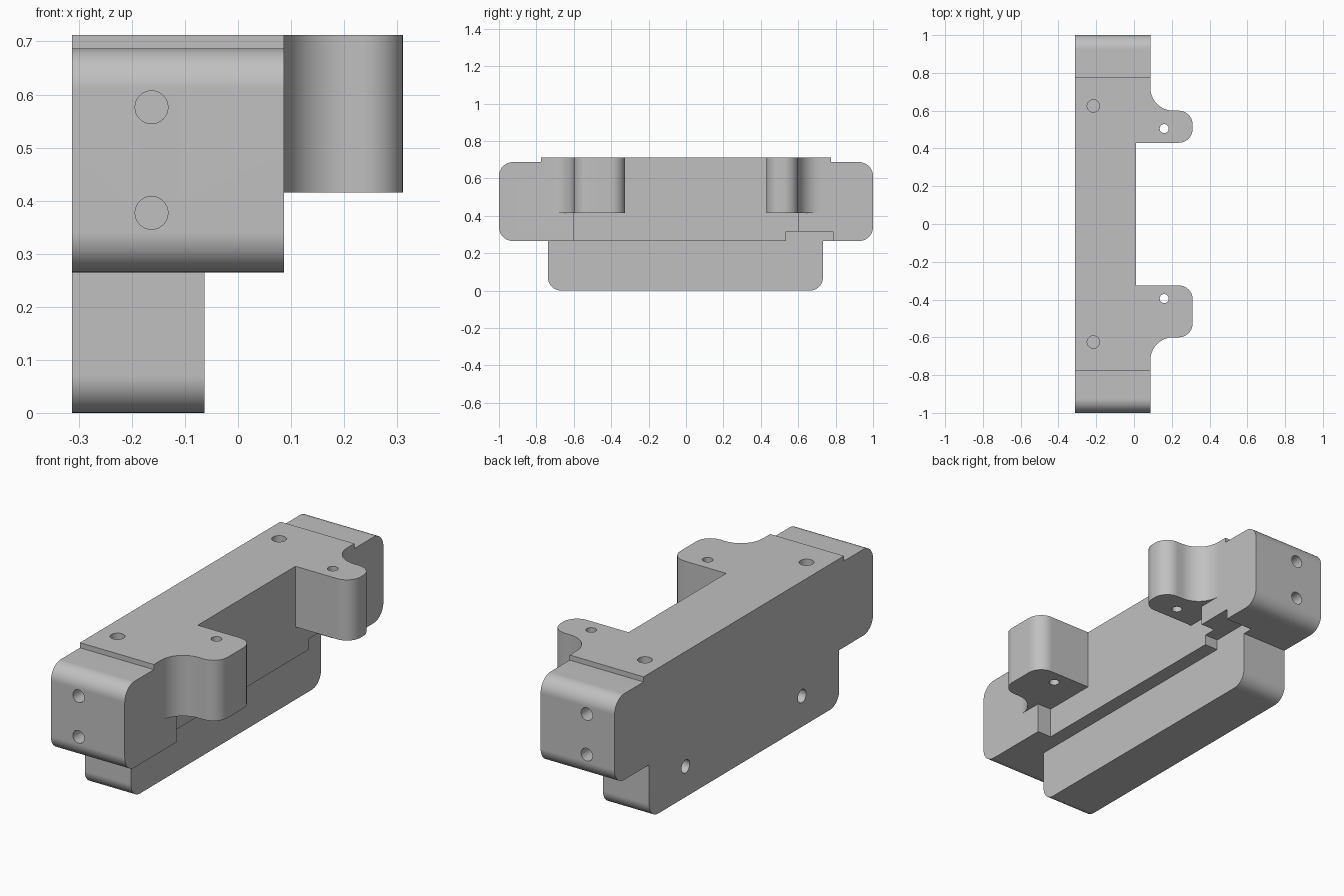
import bpy, bmesh, math
from mathutils import Vector, Matrix

if "Cube" in bpy.data.objects:
    bpy.data.objects.remove(bpy.data.objects["Cube"], do_unlink=True)

grey = bpy.data.materials.new("plain grey")
grey.use_nodes = True
grey.diffuse_color = (0.53, 0.53, 0.53, 1)
grey.node_tree.nodes["Principled BSDF"].inputs["Base Color"].default_value = grey.diffuse_color

LEFT, TOP, SHELF = -0.313, 0.712, 0.265
RAIL, MID, END = -0.063, 0.01, 0.087


def add_object(name, bm):
    bmesh.ops.recalc_face_normals(bm, faces=bm.faces)
    mesh = bpy.data.meshes.new(name)
    bm.to_mesh(mesh)
    bm.free()
    mesh.materials.append(grey)
    obj = bpy.data.objects.new(name, mesh)
    bpy.context.collection.objects.link(obj)
    return obj


def rounded(corners, steps=10):
    """Outline from (u, v, radius) corners, each replaced by a tangent arc."""
    out = []
    for i, (u, v, r) in enumerate(corners):
        p = Vector((u, v))
        if not r:
            out.append(p)
            continue
        a = (Vector(corners[i - 1][:2]) - p).normalized()
        b = (Vector(corners[(i + 1) % len(corners)][:2]) - p).normalized()
        # all corners are square, so the arc runs between the two arms
        for k in range(steps + 1):
            t = k / steps * math.pi / 2
            out.append(p + r * (a * (1 - math.sin(t)) + b * (1 - math.cos(t))))
    return out


def extrude(name, corners, axis, low, high):
    """Prism along x (outline in y, z) or along z (outline in x, y)."""
    bm = bmesh.new()
    place = (lambda p: (low, p.x, p.y)) if axis == "x" else (lambda p: (p.x, p.y, low))
    face = bm.faces.new([bm.verts.new(place(p)) for p in rounded(corners)])
    moved = bmesh.ops.extrude_face_region(bm, geom=[face])["geom"]
    shift = Vector((high - low, 0, 0)) if axis == "x" else Vector((0, 0, high - low))
    bmesh.ops.translate(bm, vec=shift, verts=[v for v in moved if isinstance(v, bmesh.types.BMVert)])
    return add_object(name, bm)


def box(name, x0, x1, y0, y1, z0, z1):
    return extrude(name, [(x0, y0, 0), (x1, y0, 0), (x1, y1, 0), (x0, y1, 0)], "z", z0, z1)


def drill(name, centre, axis, radius, length):
    bm = bmesh.new()
    turn = Vector((0, 0, 1)).rotation_difference(Vector(axis)).to_matrix().to_4x4()
    bmesh.ops.create_cone(bm, cap_ends=True, segments=32, radius1=radius, radius2=radius,
                          depth=length, matrix=Matrix.Translation(centre) @ turn)
    return add_object(name, bm)


def combine(body, tool, operation):
    mod = body.modifiers.new("combine", "BOOLEAN")
    mod.operation, mod.solver, mod.object = operation, "EXACT", tool
    bpy.context.view_layer.objects.active = body
    bpy.ops.object.modifier_apply(modifier=mod.name)
    bpy.data.objects.remove(tool, do_unlink=True)


# Upper bar with stepped top and rounded ends
r, step = 0.075, 0.687
body = extrude("mounting_block", [
    (-1, SHELF, r), (1, SHELF, r), (1, step, r), (0.775, step, 0),
    (0.775, TOP, 0), (-0.775, TOP, 0), (-0.775, step, 0), (-1, step, r)], "x", LEFT, END)

# Recessed middle of the side
combine(body, box("recess", MID, 0.5, -0.6, 0.6, 0, 1), "DIFFERENCE")

# Lower rail
combine(body, extrude("lower_rail", [
    (-0.738, 0, 0.07), (0.732, 0, 0.07), (0.732, 0.35, 0), (-0.738, 0.35, 0)],
    "x", LEFT, RAIL), "UNION")

# Side ears with a concave fillet into the bar
for side, inner in ((1, 0.43), (-1, 0.325)):
    ear = [(-0.1, inner, 0), (0.311, inner, r), (0.311, 0.6, r),
           (END, 0.6, 0.12), (END, 0.74, 0), (-0.1, 0.74, 0)]
    combine(body, extrude("ear", [(x, side * y, q) for x, y, q in ear], "z", 0.415, TOP), "UNION")

# Notch under the bar near the back
combine(body, box("notch", RAIL, 0.5, 0.535, 0.785, 0.1, 0.317), "DIFFERENCE")

# Bolt holes: ears (through), top, ends and left face (blind)
holes = [((0.16, 0.505, 0.56), (0, 0, 1), 0.024, 0.6),
         ((0.16, -0.395, 0.56), (0, 0, 1), 0.024, 0.6)]
for side in (-1, 1):
    holes.append(((-0.215, side * 0.625, TOP), (0, 0, 1), 0.033, 0.3))
    holes.append(((LEFT, side * 0.45, 0.15), (1, 0, 0), 0.032, 0.3))
    for z in (0.377, 0.576):
        holes.append(((-0.163, side, z), (0, 1, 0), 0.031, 0.3))
for hole in holes:
    combine(body, drill("hole", *hole), "DIFFERENCE")

# Smooth the rounded faces, keep flats flat
bpy.ops.object.select_all(action="DESELECT")
body.select_set(True)
bpy.context.view_layer.objects.active = body
bpy.ops.object.shade_smooth_by_angle(angle=math.radians(30))
weighted = body.modifiers.new("even_shading", "WEIGHTED_NORMAL")
weighted.keep_sharp = True
